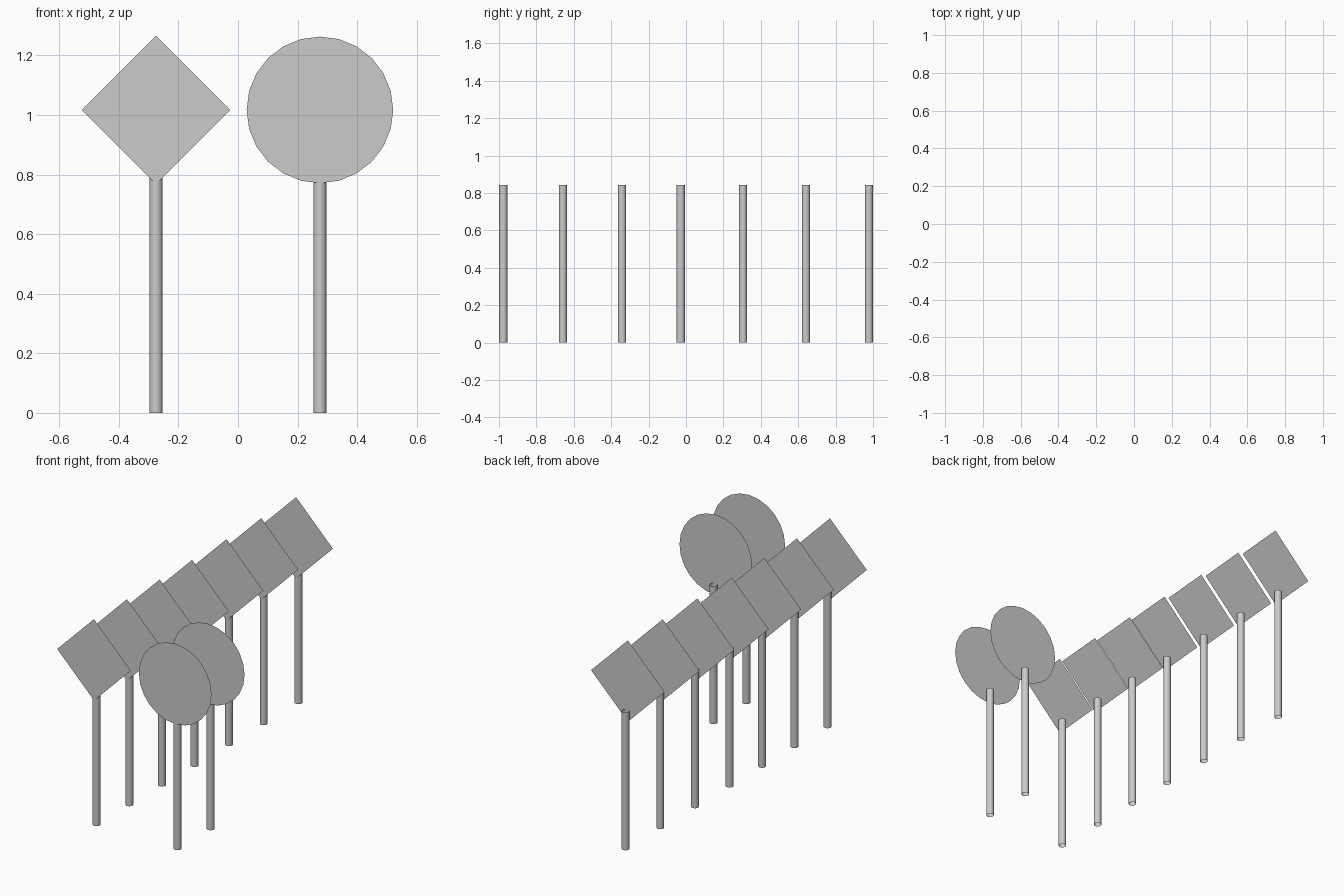
import bpy, bmesh, math

if "Cube" in bpy.data.objects:
    bpy.data.objects.remove(bpy.data.objects["Cube"])

R, POST_H = 0.022, 0.843
SIGN_Z, SIGN_R = 1.017, 0.249
ROWS = [-0.977, -0.658, -0.342, -0.028, 0.305, 0.641, 0.978]


def new_object(name, bm, loc):
    mesh = bpy.data.meshes.new(name)
    bm.to_mesh(mesh)
    bm.free()
    ob = bpy.data.objects.new(name, mesh)
    ob.location = loc
    bpy.context.collection.objects.link(ob)
    return mesh


# open-ended round post
def post(name, x, y):
    bm = bmesh.new()
    bmesh.ops.create_cone(bm, cap_ends=False, segments=16, radius1=R, radius2=R, depth=POST_H)
    for f in bm.faces:
        f.smooth = True
    new_object(name, bm, (x, y, POST_H / 2))


# flat sign plate standing against the front of its post
def plate(name, x, y, sides, radius):
    bm = bmesh.new()
    angles = [2 * math.pi * i / sides for i in range(sides)]
    bm.faces.new([bm.verts.new((radius * math.cos(a), 0, radius * math.sin(a))) for a in angles])
    new_object(name, bm, (x, y - R - 0.001, SIGN_Z))


# row of diamond signs
for i, y in enumerate(ROWS):
    post(f"diamond_post_{i}", -0.275, y)
    plate(f"diamond_plate_{i}", -0.275, y, 4, SIGN_R)

# two round signs beside the front pair
for i, y in enumerate(ROWS[:2]):
    post(f"round_post_{i}", 0.275, y)
    plate(f"round_plate_{i}", 0.275, y, 24, 0.246)
